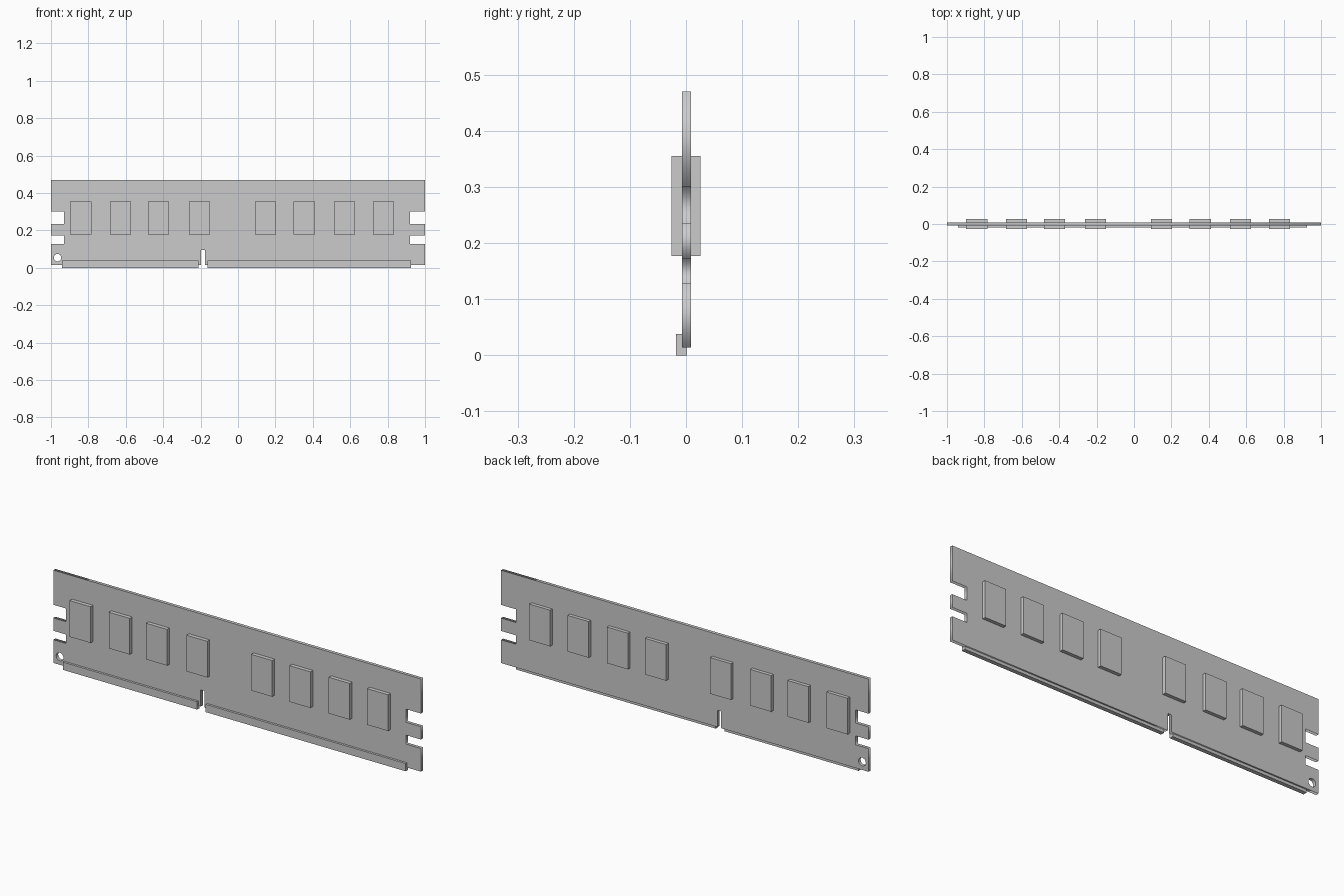
import bpy
from math import cos, sin, pi, radians

if "Cube" in bpy.data.objects:
    bpy.data.objects.remove(bpy.data.objects["Cube"])


def box(name, x, y, z):
    """Box spanning the given (min, max) ranges."""
    bpy.ops.mesh.primitive_cube_add(size=1, location=[sum(r) / 2 for r in (x, y, z)])
    ob = bpy.context.object
    ob.name = name
    ob.scale = [r[1] - r[0] for r in (x, y, z)]
    bpy.ops.object.transform_apply(location=False, rotation=False, scale=True)
    return ob


def plate(name, loops, y0, y1):
    """Flat plate in XZ from closed outlines; inner outlines become holes."""
    cu = bpy.data.curves.new(name, 'CURVE')
    cu.dimensions = '2D'
    cu.fill_mode = 'BOTH'
    cu.extrude = (y1 - y0) / 2
    for pts in loops:
        sp = cu.splines.new('POLY')
        sp.points.add(len(pts) - 1)
        for p, (x, z) in zip(sp.points, pts):
            p.co = (x, z, 0, 1)
        sp.use_cyclic_u = True
    ob = bpy.data.objects.new(name, cu)
    bpy.context.collection.objects.link(ob)
    ob.location.y = (y0 + y1) / 2
    ob.rotation_euler.x = radians(90)
    bpy.ops.object.select_all(action='DESELECT')
    ob.select_set(True)
    bpy.context.view_layer.objects.active = ob
    bpy.ops.object.convert(target='MESH')
    bpy.ops.object.transform_apply(location=True, rotation=True, scale=True)


# Circuit board: two latch notches per end, a key slot and a small hole
BOTTOM, TOP = 0.014, 0.47
right_edge = [(1, BOTTOM)]
left_edge = [(-1, BOTTOM)]
for z0, z1 in ((0.128, 0.172), (0.235, 0.30)):
    right_edge += [(1, z0), (0.92, z0), (0.92, z1), (1, z1)]
    left_edge += [(-1, z0), (-0.93, z0), (-0.93, z1), (-1, z1)]
key_slot = [(-0.198, BOTTOM), (-0.198, 0.096), (-0.177, 0.096), (-0.177, BOTTOM)]
outline = key_slot + right_edge + [(1, TOP), (-1, TOP)] + left_edge[::-1]
hole = [(-0.965 + 0.02 * cos(a * pi / 8), 0.054 + 0.02 * sin(a * pi / 8))
        for a in range(16)]
plate("circuit_board", [outline, hole], -0.007, 0.009)

# Memory chips, standing proud of both faces
for i, x in enumerate((-0.841, -0.628, -0.425, -0.206, 0.147, 0.355, 0.569, 0.778)):
    box(f"memory_chip_{i + 1}", (x - 0.057, x + 0.057), (-0.026, 0.026), (0.177, 0.355))

# Contact strips along the bottom front edge
for name, x in (("contact_strip_short", (-0.941, -0.21)),
                ("contact_strip_long", (-0.163, 0.925))):
    box(name, x, (-0.018, 0.002), (0, 0.038))
